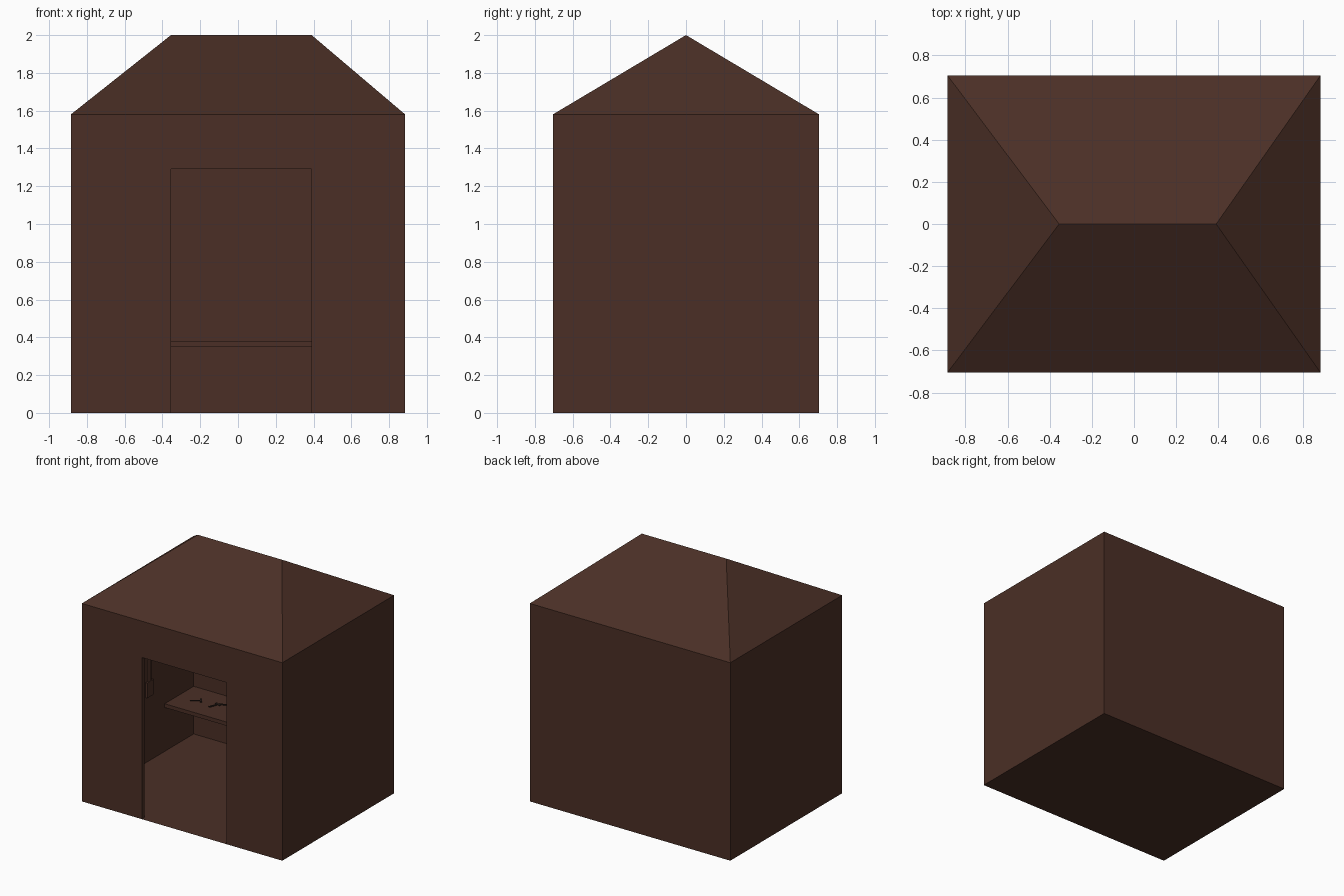
import bpy, bmesh, math
from mathutils import Matrix

if "Cube" in bpy.data.objects:
    bpy.data.objects.remove(bpy.data.objects["Cube"])

W, D, EAVE, TOP = 0.885, 0.705, 1.58, 2.0      # half width, half depth, heights
L, R, DOOR_TOP, JAMB = -0.355, 0.39, 1.29, 0.03  # doorway (ridge ends share L and R)


def material(name, rgb):
    m = bpy.data.materials.new(name)
    m.diffuse_color = (*rgb, 1)
    m.use_nodes = True
    m.node_tree.nodes["Principled BSDF"].inputs["Base Color"].default_value = m.diffuse_color
    return m


wood = material("dark brown wood", (0.070, 0.0285, 0.019))
iron = material("blackened iron", (0.022, 0.013, 0.010))


def finish(name, bm, mat):
    me = bpy.data.meshes.new(name)
    bm.to_mesh(me)
    bm.free()
    me.materials.append(mat)
    ob = bpy.data.objects.new(name, me)
    bpy.context.collection.objects.link(ob)
    return ob


def sheet(name, polygons, mat):
    bm = bmesh.new()
    for poly in polygons:
        bm.faces.new([bm.verts.new(p) for p in poly])
    bmesh.ops.remove_doubles(bm, verts=bm.verts, dist=1e-5)
    return finish(name, bm, mat)


def add_box(bm, lo, hi, turn=Matrix()):
    mid = [(a + b) / 2 for a, b in zip(lo, hi)]
    size = [b - a for a, b in zip(lo, hi)]
    bmesh.ops.create_cube(bm, size=1, matrix=turn @ Matrix.Translation(mid) @ Matrix.Diagonal((*size, 1)))


# Walls and floor
front = [(-W, 0), (L, 0), (L, DOOR_TOP), (R, DOOR_TOP), (R, 0), (W, 0), (W, EAVE), (-W, EAVE)]
sheet("walls", [
    [(x, -D, z) for x, z in front],
    [(W, D, 0), (-W, D, 0), (-W, D, EAVE), (W, D, EAVE)],
    [(W, -D, 0), (W, D, 0), (W, D, EAVE), (W, -D, EAVE)],
    [(-W, D, 0), (-W, -D, 0), (-W, -D, EAVE), (-W, D, EAVE)],
], wood)
sheet("floor", [[(-W, -D, 0), (-W, D, 0), (W, D, 0), (W, -D, 0)]], wood)

# Hipped roof
a, b = (L, 0, TOP), (R, 0, TOP)
c = [(-W, -D, EAVE), (W, -D, EAVE), (W, D, EAVE), (-W, D, EAVE)]
sheet("hip_roof", [[c[0], c[1], b, a], [c[1], c[2], b], [c[2], c[3], a, b], [c[3], c[0], a]], wood)

# Door jambs and lintel
y0, y1 = -D, -D + JAMB
sheet("door_reveal", [
    [(L, y0, 0), (L, y1, 0), (L, y1, DOOR_TOP), (L, y0, DOOR_TOP)],
    [(R, y1, 0), (R, y0, 0), (R, y0, DOOR_TOP), (R, y1, DOOR_TOP)],
    [(L, y0, DOOR_TOP), (L, y1, DOOR_TOP), (R, y1, DOOR_TOP), (R, y0, DOOR_TOP)],
], wood)

# Shelf along the back wall
bm = bmesh.new()
add_box(bm, (-W, 0.34, 0.35), (W, D, 0.38))
finish("back_shelf", bm, wood)

# Small flat tools lying on the shelf
for i, (x, y, angle) in enumerate([(-0.73, 0.51, 35), (-0.575, 0.515, 70), (-0.52, 0.57, 15)]):
    bm = bmesh.new()
    turn = Matrix.Translation((x, y, 0.38)) @ Matrix.Rotation(math.radians(angle), 4, 'Z')
    add_box(bm, (-0.04, -0.007, 0), (0.03, 0.007, 0.005), turn)
    add_box(bm, (0.03, -0.025, 0), (0.045, 0.025, 0.005), turn)
    finish(f"shelf_tool_{i + 1}", bm, iron)

# Tool hanging on the left wall
bm = bmesh.new()
add_box(bm, (-W, 0.13, 0.64), (-W + 0.015, 0.15, 0.9))
add_box(bm, (-W, 0.10, 0.52), (-W + 0.015, 0.18, 0.64))
finish("hanging_tool", bm, wood)
